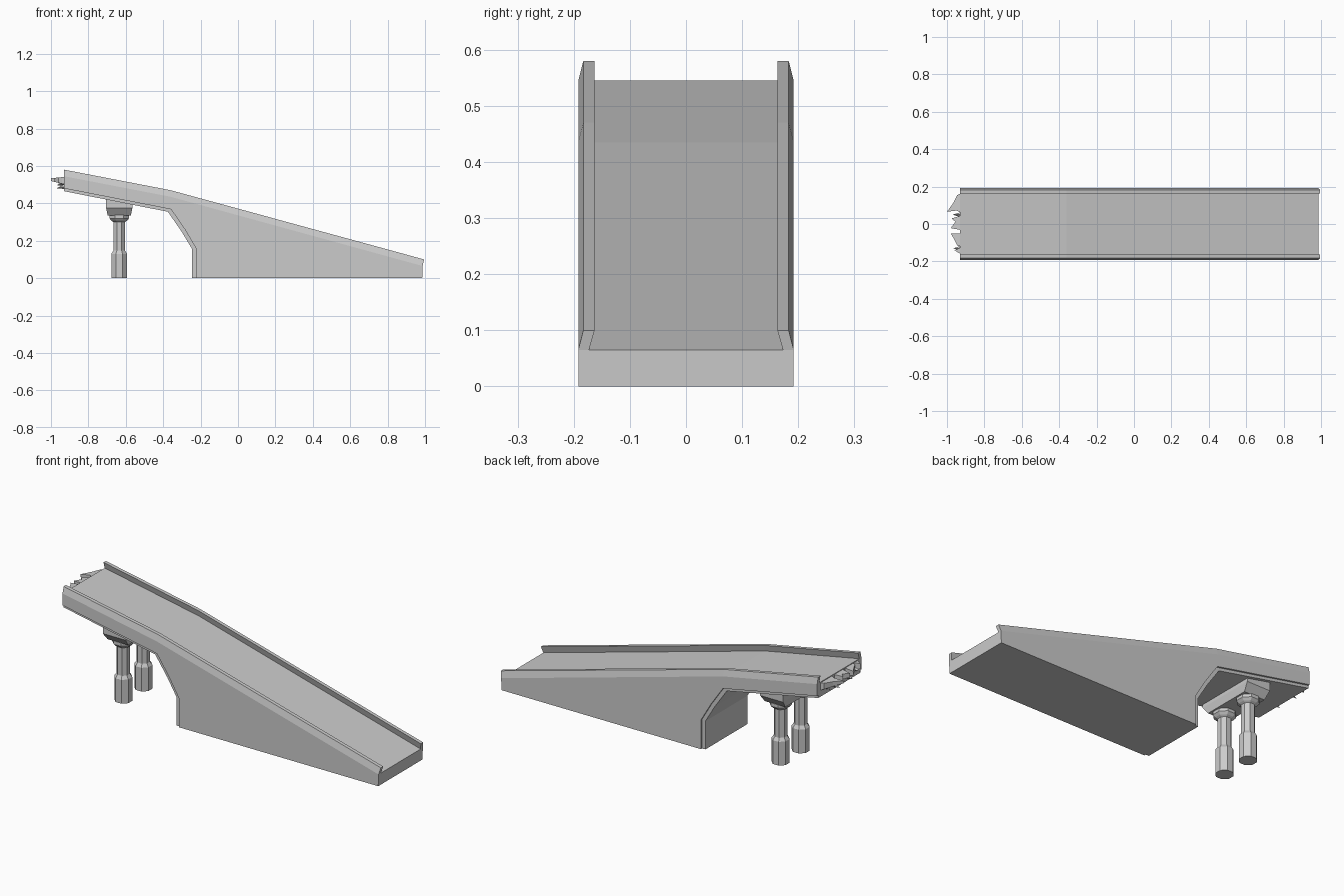
import bpy, bmesh, math
from mathutils import Matrix

if "Cube" in bpy.data.objects:
    bpy.data.objects.remove(bpy.data.objects["Cube"])


def finish(name, bm, mirror=False):
    bmesh.ops.recalc_face_normals(bm, faces=bm.faces)
    mesh = bpy.data.meshes.new(name)
    bm.to_mesh(mesh)
    bm.free()
    ob = bpy.data.objects.new(name, mesh)
    bpy.context.collection.objects.link(ob)
    if mirror:
        mod = ob.modifiers.new("mirror", 'MIRROR')
        mod.use_axis = (False, True, False)
        mod.use_mirror_merge = False
    return ob


def loft(name, rings, mirror=False):
    """Closed solid through a row of matching rings."""
    bm = bmesh.new()
    loops = [[bm.verts.new(p) for p in r] for r in rings]
    n = len(rings[0])
    for a, b in zip(loops, loops[1:]):
        for i in range(n):
            bm.faces.new((a[i], a[(i + 1) % n], b[(i + 1) % n], b[i]))
    bm.faces.new(loops[0])
    bm.faces.new(loops[-1])
    return finish(name, bm, mirror)


def side_prism(name, pts, half):
    return loft(name, [[(x, y, z) for x, z in pts] for y in (-half, half)])


# Ramp body: side profile with the arch opening
deck = [(-0.93, 0.545), (-0.36, 0.435), (0.987, 0.065)]
arch = [(-0.225, 0.0), (-0.225, 0.16), (-0.285, 0.262), (-0.358, 0.368), (-0.93, 0.48)]
side_prism("ramp_body", deck + [(0.985, 0.0)] + arch, 0.192)

# Narrower core standing proud under the arch
core = [(-0.93, 0.465), (-0.375, 0.355), (-0.302, 0.25), (-0.245, 0.155), (-0.245, 0.0)]
side_prism("arch_lining", arch + core, 0.182)

# Parapets swept along the deck edge, undercut on the inside
section = [(0.192, 0, 0), (0.183, 0.035, 0.008), (0.163, 0.035, 0.008), (0.173, 0, 0)]
loft("parapet", [[(x + (lean if x > 0 else 0), y, z + dz) for y, dz, lean in section]
                 for x, z in deck], mirror=True)

# Pier cap: beam across the deck, tapered towards its foot
PX = -0.635
cap = [(0.062, 0.135, 0.335), (0.070, 0.165, 0.375), (0.070, 0.165, 0.425)]
loft("pier_cap", [[(PX + sx * hx, sy * hy, z) for sx, sy in
                   ((-1, -1), (1, -1), (1, 1), (-1, 1))] for hx, hy, z in cap])

# Octagonal piers with footing and capital
pier = [(0.046, 0), (0.046, 0.13), (0.034, 0.147), (0.034, 0.30), (0.045, 0.307),
        (0.057, 0.320), (0.057, 0.338)]
loft("pier", [[(PX + r * math.cos(math.radians(22.5 + 45 * k)),
                -0.087 + r * math.sin(math.radians(22.5 + 45 * k)), z)
               for k in range(8)] for r, z in pier], mirror=True)

# Broken slab edge: jagged plates left on the high end
plates = [
    [(-0.925, 0.165), (-0.945, 0.155), (-0.968, 0.11), (-1.0, 0.065), (-0.95, 0.072), (-0.925, 0.06)],
    [(-0.925, 0.045), (-0.975, 0.03), (-0.955, 0.012), (-0.98, -0.022), (-0.925, -0.032)],
    [(-0.925, -0.05), (-0.98, -0.05), (-0.962, -0.08), (-0.945, -0.115), (-0.925, -0.12)],
    [(-0.925, -0.125), (-0.96, -0.14), (-0.942, -0.152), (-0.925, -0.16)],
]
for i, pts in enumerate(plates):
    rings = []
    for top in (0, 1):
        rings.append([(x, y, 0.535 + 0.1 * (x + 0.93) + (0.006 if top else
                      -0.035 + 0.35 * (-0.925 - x))) for x, y in pts])
    loft("broken_plate_%d" % (i + 1), rings)

# Small splinters hanging below the plates
for i, (y, z, length) in enumerate([(0.12, 0.50, 0.035), (0.05, 0.485, 0.045), (0.0, 0.50, 0.04),
                                    (-0.07, 0.485, 0.04), (-0.13, 0.505, 0.04)]):
    bm = bmesh.new()
    bmesh.ops.create_cone(bm, segments=4, radius1=0.013, radius2=0, depth=length, cap_ends=True,
                          matrix=Matrix.Translation((-0.926 - length / 2, y, z))
                          @ Matrix.Rotation(math.radians(-100), 4, 'Y'))
    finish("splinter_%d" % (i + 1), bm)
